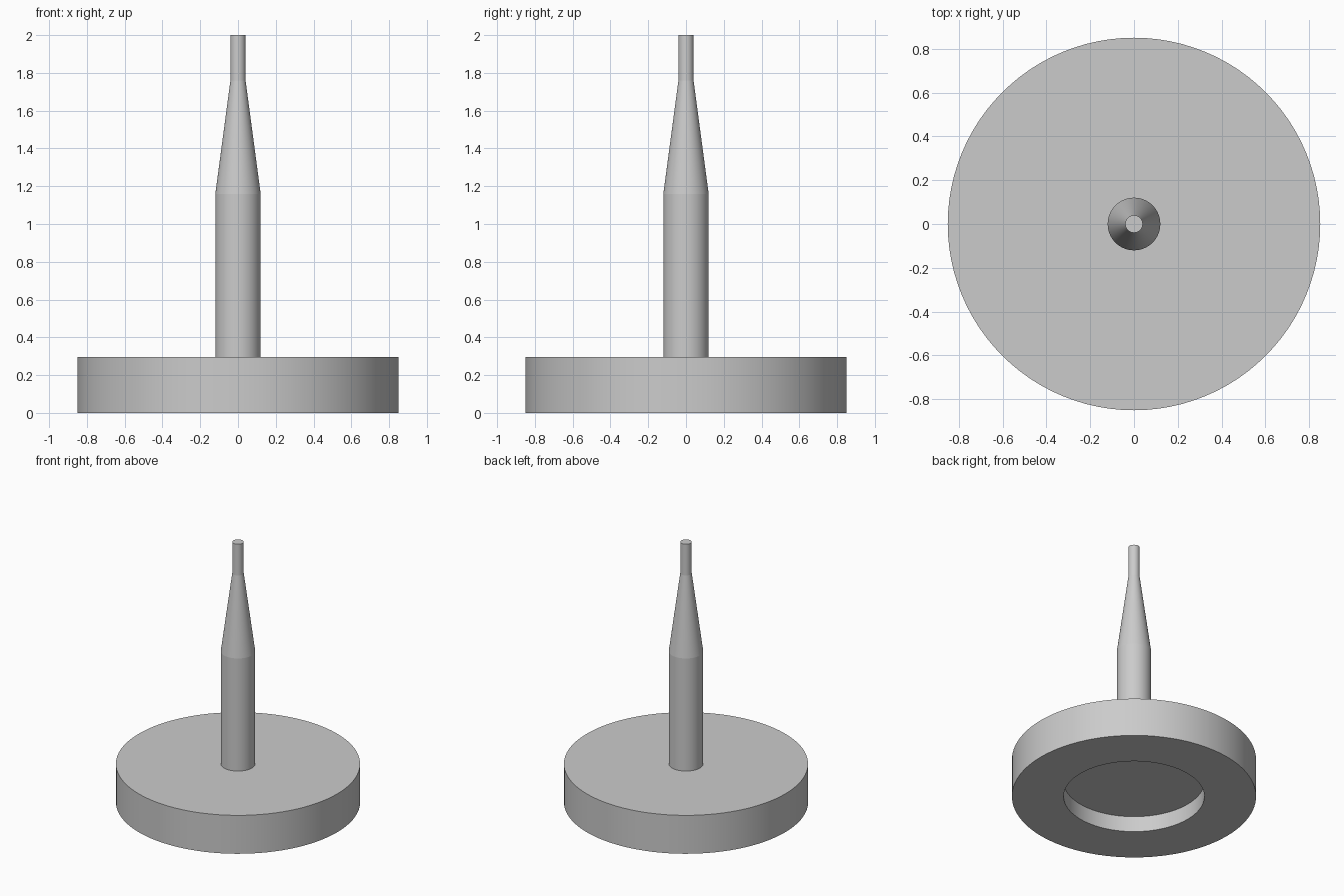
import bpy
import bmesh
from math import tau, radians
from mathutils import Matrix

cube = bpy.data.objects.get("Cube")
if cube:
    bpy.data.objects.remove(cube, do_unlink=True)

SIDES = 96

# Single plain grey
grey = bpy.data.materials.new("plain_grey")
colour = (0.6, 0.6, 0.6, 1)
grey.diffuse_color = colour
grey.use_nodes = True
grey.node_tree.nodes["Principled BSDF"].inputs["Base Color"].default_value = colour


def lathe(name, profile):
    """Revolve (radius, height) points around z and close both ends with flat caps."""
    bm = bmesh.new()
    rings = []
    for radius, height in profile:
        ring = bmesh.ops.create_circle(
            bm, segments=SIDES, radius=radius,
            matrix=Matrix.Translation((0, 0, height)))["verts"]
        rings.append(ring)
    for low, high in zip(rings, rings[1:]):
        for i in range(SIDES):
            j = (i + 1) % SIDES
            bm.faces.new((low[i], low[j], high[j], high[i]))
    bm.faces.new(rings[0])
    bm.faces.new(rings[-1])
    bmesh.ops.recalc_face_normals(bm, faces=bm.faces)
    mesh = bpy.data.meshes.new(name)
    bm.to_mesh(mesh)
    bm.free()
    mesh.materials.append(grey)
    obj = bpy.data.objects.new(name, mesh)
    bpy.context.collection.objects.link(obj)
    bpy.ops.object.select_all(action='DESELECT')
    obj.select_set(True)
    bpy.context.view_layer.objects.active = obj
    bpy.ops.object.shade_smooth_by_angle(angle=radians(6))
    return obj


# Disc base with a round recess underneath
lathe("base", [(0.49, 0.12), (0.49, 0), (0.85, 0), (0.85, 0.295)])

# Stem: straight shaft, taper and narrow tip, seated just inside the base
lathe("stem", [(0.12, 0.285), (0.12, 1.16), (0.04, 1.76), (0.04, 2)])
